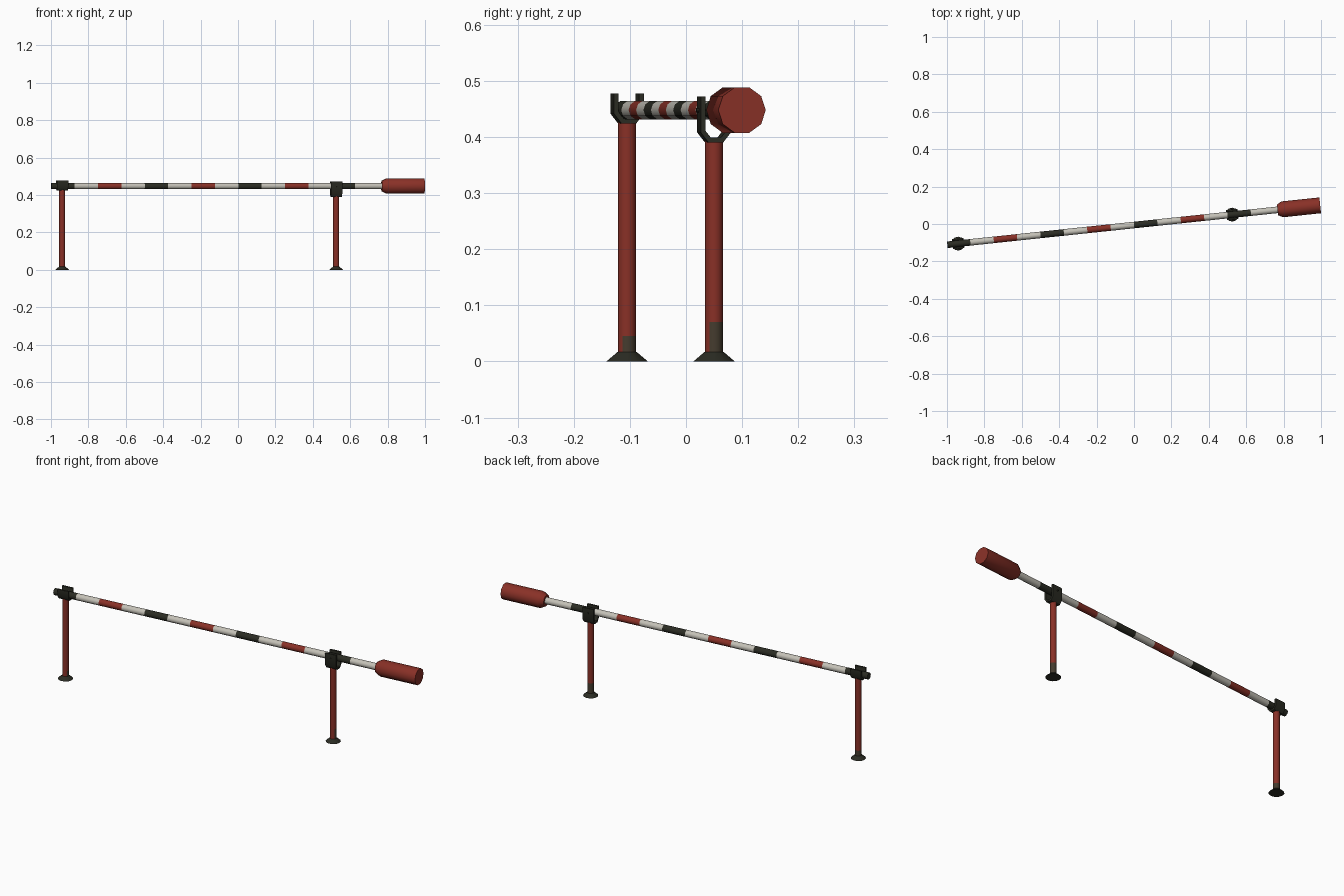
import bpy, bmesh, math
from mathutils import Matrix

if "Cube" in bpy.data.objects:
    bpy.data.objects.remove(bpy.data.objects["Cube"])

def mat(name, rgb):
    m = bpy.data.materials.new(name)
    m.diffuse_color = (*rgb, 1)
    m.use_nodes = True
    m.node_tree.nodes["Principled BSDF"].inputs["Base Color"].default_value = m.diffuse_color
    return m

RED = mat("faded red", (0.25, 0.03, 0.02))
WHITE = mat("dirty white", (0.55, 0.53, 0.47))
BLACK = mat("dark iron", (0.024, 0.025, 0.017))
GRIME = mat("brown grime", (0.06, 0.045, 0.028))

ANG = math.atan(0.1058)          # the bar runs slightly diagonally
AXIS_Z = 0.448

def bar_y(x):
    return 0.1058 * x - 0.0055

def finish(name, bm, mats, matrix):
    bmesh.ops.recalc_face_normals(bm, faces=bm.faces)
    me = bpy.data.meshes.new(name)
    bm.to_mesh(me)
    bm.free()
    for m in mats:
        me.materials.append(m)
    me.transform(matrix)
    ob = bpy.data.objects.new(name, me)
    bpy.context.collection.objects.link(ob)
    bpy.ops.object.select_all(action='DESELECT')
    ob.select_set(True)
    bpy.context.view_layer.objects.active = ob
    bpy.ops.object.shade_smooth_by_angle(angle=math.radians(40))
    return ob

def lathe(name, profile, n, mats, matrix, rule=None):
    """Capped solid of revolution round local z; rule(segment, angle) picks the material."""
    bm = bmesh.new()
    rings = [[bm.verts.new((r * math.cos(2 * math.pi * i / n),
                            r * math.sin(2 * math.pi * i / n), t)) for i in range(n)]
             for t, r in profile]
    for s, (a, b) in enumerate(zip(rings, rings[1:])):
        for i in range(n):
            j = (i + 1) % n
            f = bm.faces.new((a[i], a[j], b[j], b[i]))
            if rule:
                f.material_index = rule(s, 2 * math.pi * (i + 0.5) / n)
    for s, ring in ((0, rings[0]), (len(rings) - 2, rings[-1])):
        f = bm.faces.new(ring)
        if rule:
            f.material_index = rule(s, 0)
    return finish(name, bm, mats, matrix)

# local z -> x, x -> y, y -> z, then turned to the bar direction
PERM = Matrix(((0, 0, 1, 0), (1, 0, 0, 0), (0, 1, 0, 0), (0, 0, 0, 1)))
TURN = Matrix.Rotation(ANG, 4, 'Z')
BAR = Matrix.Translation((0, bar_y(0), AXIS_Z)) @ TURN @ PERM

# striped bar: black, white, red, white repeating
step = 0.125 / math.cos(ANG)
ts = [-1.0037] + [-1 / math.cos(ANG) + step * k for k in range(1, 14)] + [0.79]
lathe("striped_bar", [(t, 0.0175) for t in ts], 10, [BLACK, WHITE, RED], BAR,
      lambda s, a: (0, 1, 2, 1)[s % 4])

# counterweight with chamfered inner end
lathe("counterweight", [(0.772, 0.029), (0.797, 0.0425), (1.001, 0.0425)], 10, [RED], BAR)

def fork(name, x, bottom, top):
    """U-shaped bracket profile extruded along the bar."""
    mid = bottom + 0.018
    half = [(0.027, top), (0.027, mid), (0.013, bottom)]
    inner = [(0.0185, top), (0.0185, mid + 0.003), (0.009, bottom + 0.009)]
    path = half + [(-y, z) for y, z in reversed(half)]
    path_in = inner + [(-y, z) for y, z in reversed(inner)]
    bm = bmesh.new()
    faces = []
    o = [bm.verts.new((-0.03, y, z)) for y, z in path]
    i = [bm.verts.new((-0.03, y, z)) for y, z in path_in]
    for k in range(len(o) - 1):
        faces.append(bm.faces.new((o[k], o[k + 1], i[k + 1], i[k])))
    ext = bmesh.ops.extrude_face_region(bm, geom=faces, use_keep_orig=True)
    bmesh.ops.translate(bm, vec=(0.06, 0, 0),
                        verts=[v for v in ext["geom"] if isinstance(v, bmesh.types.BMVert)])
    finish(name, bm, [BLACK], Matrix.Translation((x, bar_y(x), 0)) @ TURN)

# posts with grimy lower ends, feet and forks
for side, x, grime, bottom, top in (("left", -0.94, 0.045, 0.424, 0.478),
                                    ("right", 0.525, 0.07, 0.39, 0.472)):
    at = Matrix.Translation((x, bar_y(x), 0))
    lathe(side + "_post", [(0.01, 0.016), (grime, 0.016), (bottom + 0.006, 0.016)], 12,
          [RED, GRIME], at,
          lambda s, a: int(s == 0 and math.sin(a) > -0.6))
    lathe(side + "_foot", [(0, 0.037), (0.017, 0.017)], 12, [BLACK], at)
    fork(side + "_fork", x, bottom, top)

# pivot pin through the right fork
PIN = Matrix.Translation((0.525, bar_y(0.525), AXIS_Z)) @ TURN @ Matrix.Rotation(math.pi / 2, 4, 'X')
lathe("pivot_pin", [(-0.032, 0.004), (0.032, 0.004)], 8, [BLACK], PIN)
